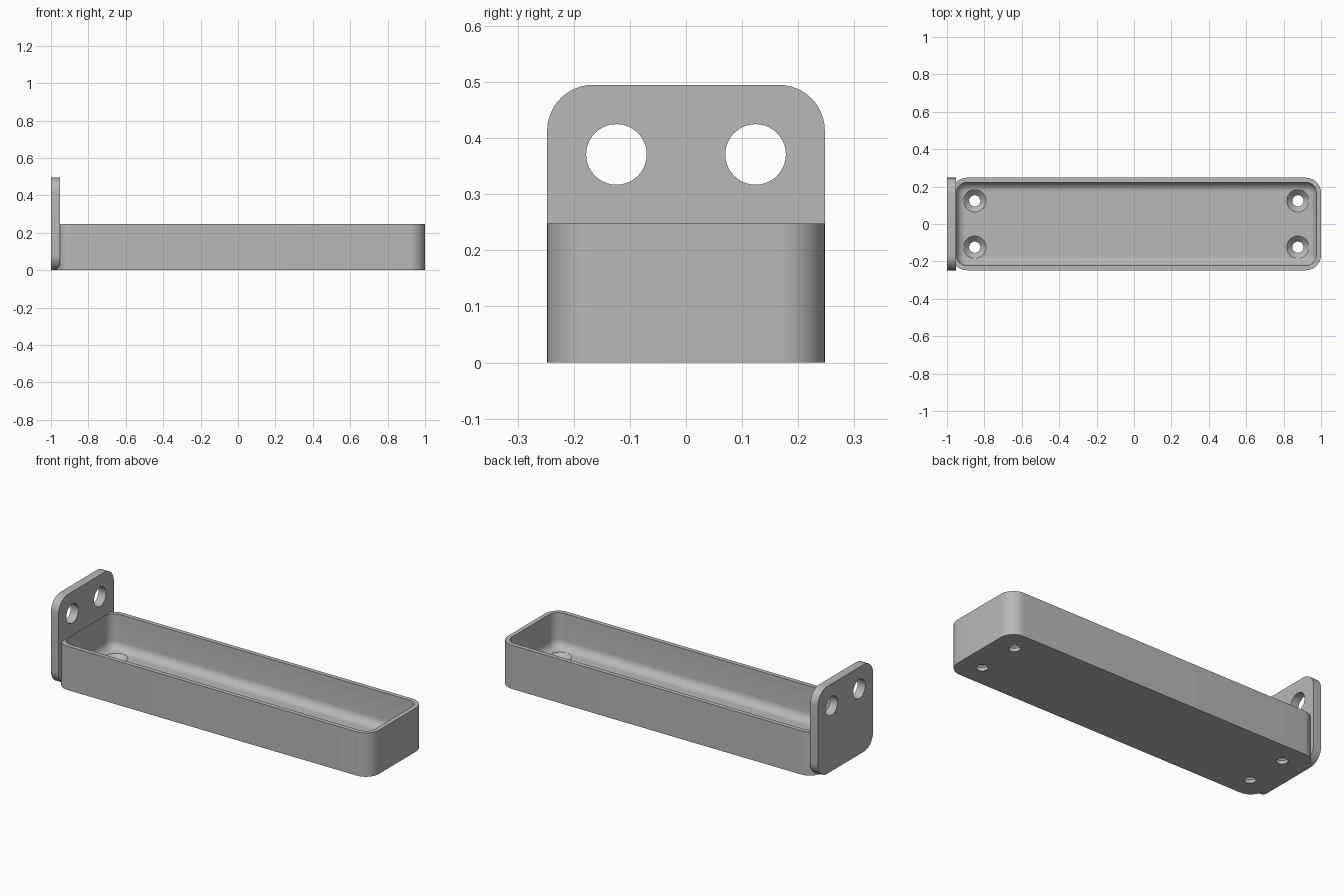
import bpy, bmesh, math
from mathutils import Matrix, Vector

cube = bpy.data.objects.get("Cube")
if cube:
    bpy.data.objects.remove(cube, do_unlink=True)

HALF_W = 0.2475          # half width of tray and plate
RADIUS = 0.082           # outer corner radius
TRAY_X0, TRAY_X1 = -0.975, 1.0
RIM_Z, FLOOR_Z = 0.248, 0.0495
WALL, FILLET = 0.025, 0.048

grey = bpy.data.materials.new("light grey")
grey.use_nodes = True
colour = (0.48, 0.48, 0.48, 1)
grey.diffuse_color = colour
grey.node_tree.nodes["Principled BSDF"].inputs["Base Color"].default_value = colour


def rounded_rect(x0, x1, y0, y1, r, steps=12):
    """Counter-clockwise outline with arcs at the corners."""
    corners = [(x1 - r, y1 - r), (x0 + r, y1 - r), (x0 + r, y0 + r), (x1 - r, y0 + r)]
    points = []
    for i, (cx, cy) in enumerate(corners):
        for k in range(steps + 1):
            a = math.pi / 2 * (i + k / steps)
            points.append((cx + r * math.cos(a), cy + r * math.sin(a)))
    return points


def loft(name, rings):
    """Skin a list of 3D rings and cap both ends."""
    bm = bmesh.new()
    loops = [[bm.verts.new(p) for p in ring] for ring in rings]
    for low, high in zip(loops, loops[1:]):
        for i in range(len(low)):
            j = (i + 1) % len(low)
            bm.faces.new((low[i], low[j], high[j], high[i]))
    bm.faces.new(loops[0][::-1])
    bm.faces.new(loops[-1])
    bmesh.ops.recalc_face_normals(bm, faces=bm.faces)
    mesh = bpy.data.meshes.new(name)
    bm.to_mesh(mesh)
    bm.free()
    obj = bpy.data.objects.new(name, mesh)
    bpy.context.collection.objects.link(obj)
    mesh.materials.append(grey)
    return obj


def drill(obj, centre, axis, profile):
    """Cut a round hole whose profile is (distance along axis, radius)."""
    turn = Vector((0, 0, 1)).rotation_difference(Vector(axis)).to_matrix().to_4x4()
    place = Matrix.Translation(centre) @ turn
    count = 40
    rings = [[place @ Vector((r * math.cos(math.tau * i / count),
                              r * math.sin(math.tau * i / count), h))
              for i in range(count)] for h, r in profile]
    cutter = loft("hole_cutter", rings)
    cutter.hide_render = True
    mod = obj.modifiers.new("hole", "BOOLEAN")
    mod.operation, mod.solver, mod.object = "DIFFERENCE", "EXACT", cutter
    bpy.context.view_layer.objects.active = obj
    bpy.ops.object.modifier_apply(modifier=mod.name)
    bpy.data.objects.remove(cutter, do_unlink=True)


def tray_ring(inset, z):
    outline = rounded_rect(TRAY_X0 + inset, TRAY_X1 - inset,
                           -HALF_W + inset, HALF_W - inset, RADIUS - inset)
    return [(x, y, z) for x, y in outline]


# Tray: outer wall, rim, inner wall, then the fillet down to the floor
rings = [tray_ring(0, 0), tray_ring(0, RIM_Z), tray_ring(WALL, RIM_Z)]
for k in range(9):
    t = math.pi / 2 * k / 8
    rings.append(tray_ring(WALL + FILLET * (1 - math.cos(t)),
                           FLOOR_Z + FILLET * (1 - math.sin(t))))
tray = loft("tray", rings)

# Countersunk screw holes in the tray floor
mid_x = (TRAY_X0 + TRAY_X1) / 2
for sx in (-1, 1):
    for sy in (-1, 1):
        drill(tray, (mid_x + sx * 0.864, sy * 0.124, 0), (0, 0, 1),
              [(-0.05, 0.03), (FLOOR_Z - 0.03, 0.03), (FLOOR_Z, 0.06), (0.15, 0.06)])

# Upright mounting plate with two large holes
outline = rounded_rect(-HALF_W, HALF_W, 0, 0.495, RADIUS)
plate = loft("mounting_plate", [[(x, y, z) for y, z in outline] for x in (-1, -0.952)])
for sy in (-1, 1):
    drill(plate, (-1, sy * 0.124, 0.371), (1, 0, 0), [(-0.1, 0.054), (0.15, 0.054)])

# Smooth the arcs and keep the edges crisp
for obj in (tray, plate):
    bpy.ops.object.select_all(action="DESELECT")
    obj.select_set(True)
    bpy.context.view_layer.objects.active = obj
    bpy.ops.object.shade_smooth_by_angle(angle=math.radians(30))
